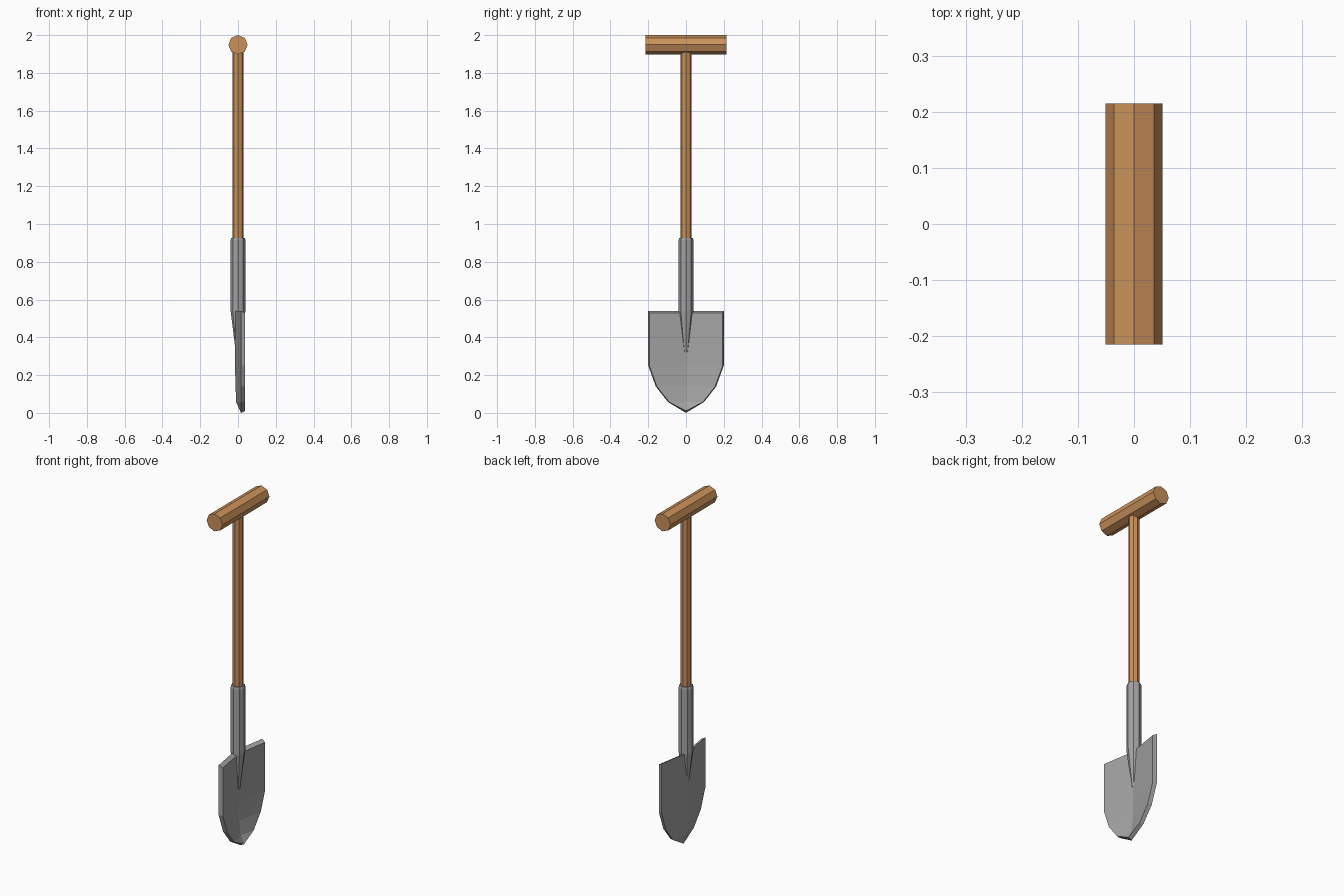
import bpy
import bmesh
from math import cos, sin, tau
from mathutils import Matrix

cube = bpy.data.objects.get("Cube")
if cube:
    bpy.data.objects.remove(cube, do_unlink=True)


def make_material(name, rgb):
    mat = bpy.data.materials.new(name)
    mat.use_nodes = True
    mat.diffuse_color = (*rgb, 1)
    mat.node_tree.nodes["Principled BSDF"].inputs["Base Color"].default_value = (*rgb, 1)
    return mat


def finish(bm, name, mat):
    bmesh.ops.recalc_face_normals(bm, faces=bm.faces[:])
    mesh = bpy.data.meshes.new(name)
    bm.to_mesh(mesh)
    bm.free()
    mesh.materials.append(mat)
    obj = bpy.data.objects.new(name, mesh)
    bpy.context.collection.objects.link(obj)
    return obj


def turned(name, profile, mat, matrix=Matrix(), sides=8):
    """Eight-sided solid from (radius, height) pairs, capped at both ends."""
    bm = bmesh.new()
    rings = [[bm.verts.new((r * cos(tau * i / sides), r * sin(tau * i / sides), z))
              for i in range(sides)] for r, z in profile]
    for low, high in zip(rings, rings[1:]):
        for i in range(sides):
            j = (i + 1) % sides
            bm.faces.new((low[i], low[j], high[j], high[i]))
    bm.faces.new(rings[0])
    bm.faces.new(rings[-1])
    bm.transform(matrix)
    return finish(bm, name, mat)


wood = make_material("warm wood", (0.60, 0.285, 0.105))
steel = make_material("grey steel", (0.37, 0.37, 0.37))

# Wooden cross grip and shaft
turned("grip", [(0.051, -0.215), (0.051, 0.215)], wood,
       Matrix.Translation((0, 0, 1.949)) @ Matrix.Rotation(tau / 4, 4, "X"))
turned("shaft", [(0.029, 0.85), (0.029, 1.93)], wood)

# Steel socket narrowing to a spike on the blade
turned("socket", [(0.012, 0.32), (0.039, 0.54), (0.039, 0.915), (0.036, 0.927)], steel)

# Folded blade: rows of (half width, height, back centre x, front centre x)
ROWS = [(0.2, 0.54, -0.018, 0.006), (0.2, 0.25, -0.016, 0.007),
        (0.16, 0.14, -0.013, 0.008), (0.095, 0.057, -0.010, 0.018)]
RIM_BACK, RIM_FRONT, TIP = 0.016, 0.038, 0.005


def blade_side(bm, front):
    """One skin of the blade; returns its outline vertices in order."""
    rim = RIM_FRONT if front else RIM_BACK
    inset = 0.006 if front else 0
    rows = []
    for k, (w, z, back_x, front_x) in enumerate(ROWS):
        z -= 2 * inset if k == 0 else 0
        middle = front_x if front else back_x
        rows.append([bm.verts.new((x, y, z)) for x, y in
                     ((rim, inset - w), (middle, 0), (rim, w - inset))])
    tip = bm.verts.new((rim, 0, TIP + inset if front else 0))
    for upper, lower in zip(rows, rows[1:]):
        for i in range(2):
            bm.faces.new((upper[i], upper[i + 1], lower[i + 1], lower[i]))
    for i in range(2):
        bm.faces.new((rows[-1][i], rows[-1][i + 1], tip))
    return (rows[0] + [r[2] for r in rows[1:]] + [tip]
            + [r[0] for r in reversed(rows[1:])])


bm = bmesh.new()
back, front = blade_side(bm, False), blade_side(bm, True)
for i in range(len(back)):
    j = (i + 1) % len(back)
    bm.faces.new((back[i], back[j], front[j], front[i]))
finish(bm, "blade", steel)
